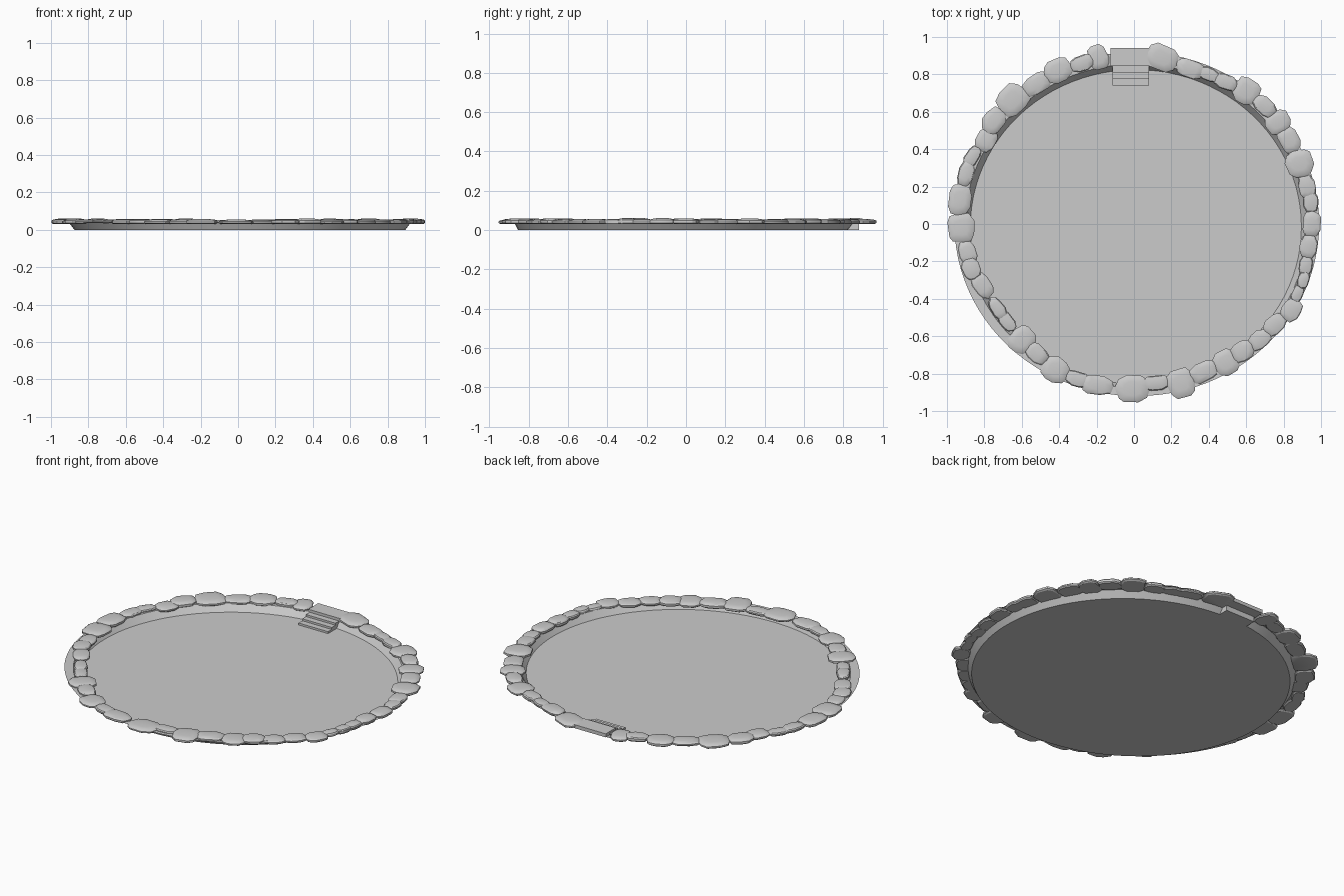
import bpy, bmesh, math, random
from mathutils import Vector

if "Cube" in bpy.data.objects:
    bpy.data.objects.remove(bpy.data.objects["Cube"])
random.seed(4)


def make_object(name, bm):
    bmesh.ops.recalc_face_normals(bm, faces=bm.faces)
    mesh = bpy.data.meshes.new(name)
    bm.to_mesh(mesh)
    bm.free()
    ob = bpy.data.objects.new(name, mesh)
    bpy.context.collection.objects.link(ob)
    return ob


def ring(bm, cx, cy, rx, ry, z, n=96):
    return [bm.verts.new((cx + rx * math.cos(2 * math.pi * i / n),
                          cy + ry * math.sin(2 * math.pi * i / n), z)) for i in range(n)]


def bridge(bm, a, b):
    n = len(a)
    for i in range(n):
        bm.faces.new((a[i], a[(i + 1) % n], b[(i + 1) % n], b[i]))


def box(name, x0, x1, y0, y1, z0, z1):
    bm = bmesh.new()
    bmesh.ops.create_cube(bm, size=1)
    for v in bm.verts:
        v.co = ((x0 + x1) / 2 + v.co.x * (x1 - x0),
                (y0 + y1) / 2 + v.co.y * (y1 - y0),
                (z0 + z1) / 2 + v.co.z * (z1 - z0))
    return make_object(name, bm)


# Shallow basin: flat floor, flared wall, flat ledge under the stones
bm = bmesh.new()
floor = ring(bm, 0.01, -0.015, 0.885, 0.84, 0)
lip = ring(bm, 0.01, -0.01, 0.915, 0.865, 0.04)
edge = ring(bm, 0.015, 0, 0.975, 0.92, 0.042)
bm.faces.new(floor)
bridge(bm, floor, lip)
bridge(bm, lip, edge)
make_object("basin", bm)

# Rim stones, clockwise from the steps: centre x, centre y, radial width
stones = [
    (.15, .89, .13), (.30, .83, .09), (.40, .80, .07), (.49, .76, .08), (.60, .71, .14),
    (.70, .63, .09), (.77, .545, .13), (.83, .45, .10), (.885, .325, .14), (.925, .20, .09),
    (.945, .12, .08), (.95, 0, .095), (.93, -.12, .09), (.92, -.22, .07), (.905, -.30, .06),
    (.875, -.37, .06), (.84, -.46, .10), (.75, -.54, .09), (.67, -.62, .09), (.58, -.68, .10),
    (.49, -.74, .13), (.37, -.79, .10), (.25, -.85, .15), (.12, -.85, .08), (-.01, -.88, .135),
    (-.20, -.86, .10), (-.30, -.83, .08), (-.42, -.78, .13), (-.52, -.69, .09), (-.60, -.62, .14),
    (-.68, -.52, .07), (-.73, -.45, .07), (-.81, -.33, .09), (-.87, -.24, .09), (-.89, -.15, .09),
    (-.925, -.02, .14), (-.93, .13, .12), (-.90, .27, .08), (-.865, .36, .07), (-.79, .45, .10),
    (-.75, .55, .11), (-.65, .665, .15), (-.52, .75, .10), (-.41, .82, .12), (-.28, .86, .08),
    (-.19, .89, .13)]
centres = [Vector(s[:2]) for s in stones]


def stone(i):
    c, w = centres[i], stones[i][2]
    prev = centres[i - 1] if i else c * 2 - centres[1]
    nxt = centres[i + 1] if i + 1 < len(stones) else c * 2 - centres[i - 1]
    t = (nxt - prev).normalized()
    r = Vector((-t.y, t.x))
    half = ((nxt - c).length + (c - prev).length) * 0.29
    n = 10
    outline = []
    for k in range(n):
        a = 2 * math.pi * (k + random.uniform(-.2, .2)) / n
        p = [math.copysign(abs(f) ** .75, f) for f in (math.cos(a), math.sin(a))]
        s = random.uniform(.94, 1.06)
        outline.append(t * p[0] * half * s + r * p[1] * w * .53 * s)
    top = random.uniform(.054, .061)
    bm = bmesh.new()
    loops = [[bm.verts.new((*(c + p * s), z)) for p in outline]
             for s, z in ((.88, .031), (1, .037), (1, top - .010), (.88, top - .004), (.5, top))]
    for a, b in zip(loops, loops[1:]):
        bridge(bm, a, b)
    bm.faces.new(loops[0])
    bm.faces.new(loops[-1])
    make_object("rim_stone_%02d" % i, bm)


for i in range(len(stones)):
    stone(i)

# Entry steps and the flat slab above them
for k, y in enumerate((.74, .775, .81)):
    box("step_%d" % k, -.115, .08, y, .88, 0, .012 * (k + 1))
box("entry_slab", -.125, .11, .845, .94, .031, .052)

# Soft stone tops with crisp edges
for ob in bpy.context.collection.objects:
    ob.select_set(True)
    bpy.context.view_layer.objects.active = ob
bpy.ops.object.shade_smooth_by_angle(angle=math.radians(30))
